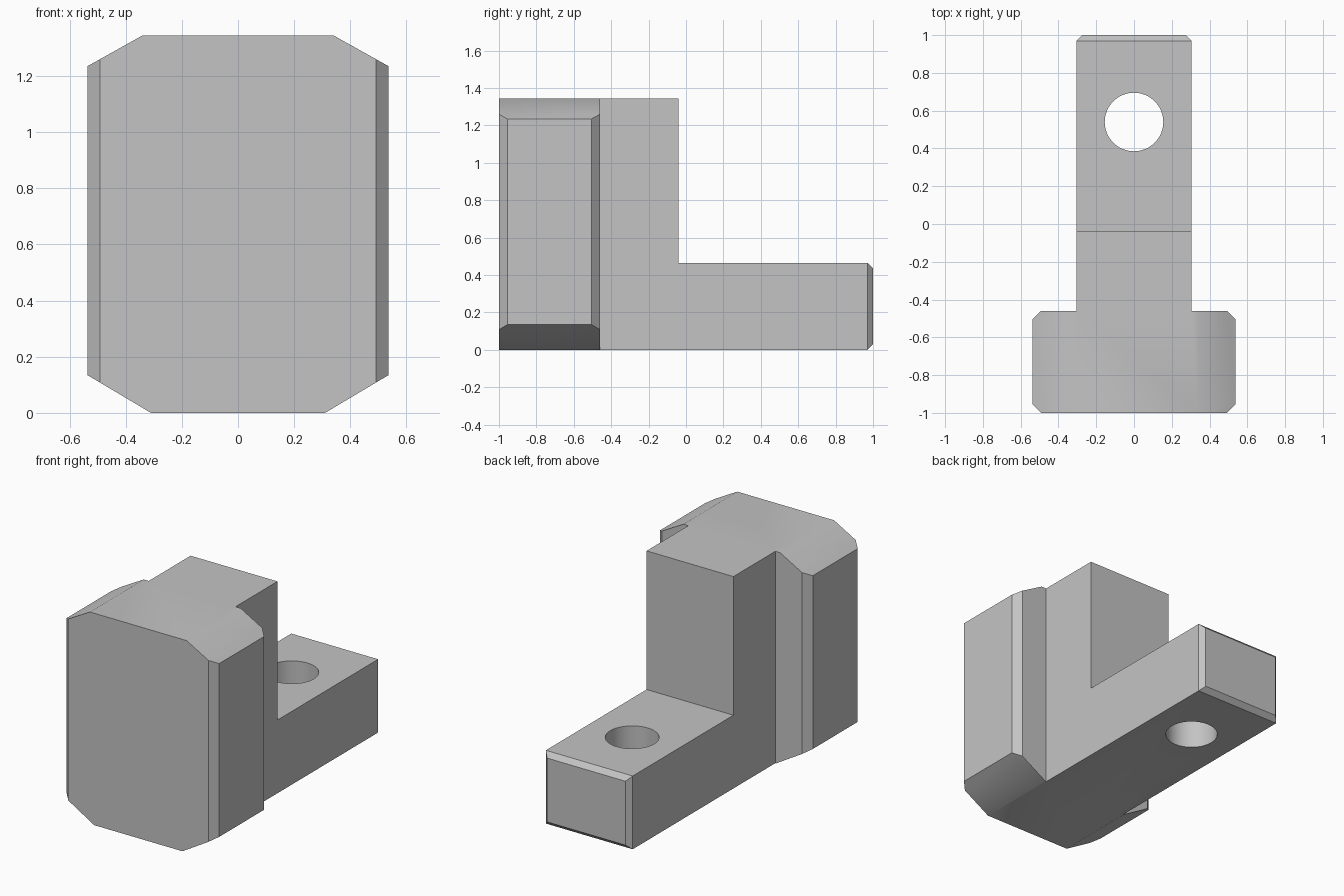
import bpy
import bmesh
import math
from mathutils import Vector

cube = bpy.data.objects.get("Cube")
if cube:
    bpy.data.objects.remove(cube, do_unlink=True)

grey = bpy.data.materials.new("plain grey")
grey.use_nodes = True
colour = (0.55, 0.55, 0.55, 1)
grey.diffuse_color = colour
grey.node_tree.nodes["Principled BSDF"].inputs["Base Color"].default_value = colour


def prism(name, points, direction, cuts=()):
    """Extrude a flat outline, then trim it by (point, outward normal) planes."""
    bm = bmesh.new()
    face = bm.faces.new([bm.verts.new(p) for p in points])
    ext = bmesh.ops.extrude_face_region(bm, geom=[face])["geom"]
    moved = [v for v in ext if isinstance(v, bmesh.types.BMVert)]
    bmesh.ops.translate(bm, verts=moved, vec=Vector(direction))
    if face.is_valid and any(len(e.link_faces) < 2 for e in bm.edges):
        bmesh.ops.holes_fill(bm, edges=bm.edges)
    for co, normal in cuts:
        geom = bm.verts[:] + bm.edges[:] + bm.faces[:]
        cut = bmesh.ops.bisect_plane(bm, geom=geom, plane_co=co, plane_no=normal,
                                     clear_outer=True)["geom_cut"]
        rim = [e for e in cut if isinstance(e, bmesh.types.BMEdge)]
        bmesh.ops.holes_fill(bm, edges=rim)
    bmesh.ops.recalc_face_normals(bm, faces=bm.faces)
    mesh = bpy.data.meshes.new(name)
    bm.to_mesh(mesh)
    bm.free()
    obj = bpy.data.objects.new(name, mesh)
    bpy.context.collection.objects.link(obj)
    mesh.materials.append(grey)
    return obj


def combine(target, tool, operation):
    bpy.ops.object.select_all(action="DESELECT")
    bpy.context.view_layer.objects.active = target
    target.select_set(True)
    mod = target.modifiers.new(operation.title(), "BOOLEAN")
    mod.operation = operation
    mod.solver = "EXACT"
    mod.object = tool
    bpy.ops.object.modifier_apply(modifier=mod.name)
    bpy.data.objects.remove(tool, do_unlink=True)


WIDE, HIGH, FRONT, BACK = 0.537, 1.345, -1.0, -0.46
STEM, CHAMFER, TIP = 0.305, 0.045, 0.03

# Head: eight-sided plate with chamfered upright edges
half = [(0.31, 0), (WIDE, 0.135), (WIDE, 1.235), (0.34, HIGH)]
outline = half + [(-x, z) for x, z in reversed(half)]
head_cuts = [((side * WIDE, y - d * CHAMFER, 0), (side, d, 0))
             for side in (-1, 1) for y, d in ((FRONT, -1), (BACK, 1))]
bracket = prism("bracket", [(x, FRONT, z) for x, z in outline],
                (0, BACK - FRONT, 0), head_cuts)

# Stem: L-shaped block with a chamfered tip
foot = 0.465
ell = [(-0.75, 0), (1 - TIP, 0), (1, TIP), (1, foot - TIP), (1 - TIP, foot),
       (-0.04, foot), (-0.04, HIGH), (-0.75, HIGH)]
tip_cuts = [((side * STEM, 1 - TIP, 0), (side, 1, 0)) for side in (-1, 1)]
stem = prism("stem", [(-STEM, y, z) for y, z in ell], (2 * STEM, 0, 0), tip_cuts)
combine(bracket, stem, "UNION")

# Round hole through the foot
bpy.ops.mesh.primitive_cylinder_add(vertices=64, radius=0.155, depth=1,
                                    location=(0, 0.54, 0.25))
drill = bpy.context.object
drill.name = "hole_cutter"
drill.hide_render = True
drill.data.materials.append(grey)
combine(bracket, drill, "DIFFERENCE")

# Merge coplanar faces, then smooth the shallow top and bottom slopes
bm = bmesh.new()
bm.from_mesh(bracket.data)
bmesh.ops.remove_doubles(bm, verts=bm.verts, dist=0.0005)
bmesh.ops.dissolve_limit(bm, angle_limit=math.radians(1), verts=bm.verts, edges=bm.edges)
bm.to_mesh(bracket.data)
bm.free()
bpy.ops.object.select_all(action="DESELECT")
bpy.context.view_layer.objects.active = bracket
bracket.select_set(True)
bpy.ops.object.shade_smooth_by_angle(angle=math.radians(32))
